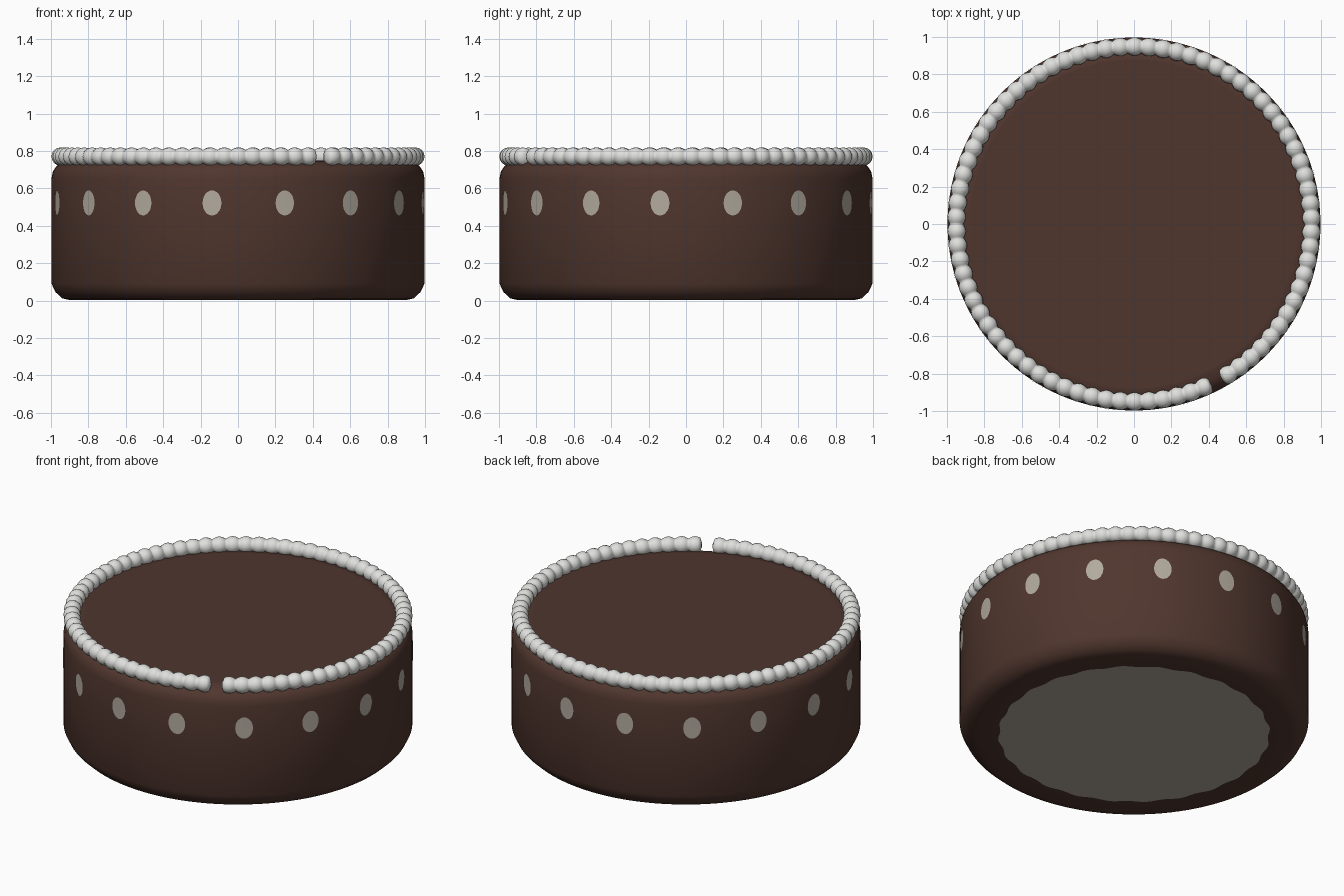
import bpy, math
from math import sin, cos, pi

if "Cube" in bpy.data.objects:
    bpy.data.objects.remove(bpy.data.objects["Cube"])


def material(name, rgb):
    m = bpy.data.materials.new(name)
    m.diffuse_color = (*rgb, 1)
    m.use_nodes = True
    m.node_tree.nodes["Principled BSDF"].inputs["Base Color"].default_value = m.diffuse_color
    return m


def make(name, verts, faces, mat, smooth=True):
    me = bpy.data.meshes.new(name)
    me.from_pydata(verts, [], faces)
    me.materials.append(mat)
    ob = bpy.data.objects.new(name, me)
    bpy.context.collection.objects.link(ob)
    if smooth:
        for p in me.polygons:
            p.use_smooth = True
    return ob


chocolate = material("chocolate", (0.080, 0.037, 0.027))
cream = material("cream filling", (0.44, 0.40, 0.34))
icing = material("white icing", (0.74, 0.74, 0.72))

# Cake body: lathed profile with rounded lower and upper edges
profile = [(0.775, 0.003), (0.90, 0.003), (0.94, 0.012), (0.975, 0.045), (0.997, 0.09),
           (0.997, 0.655), (0.99, 0.69), (0.97, 0.72), (0.93, 0.743), (0.88, 0.75)]
N = 128
verts, faces = [], []
for r, z in profile:
    verts += [(r * cos(2 * pi * i / N), r * sin(2 * pi * i / N), z) for i in range(N)]
for k in range(len(profile) - 1):
    for i in range(N):
        j = (i + 1) % N
        faces.append((k * N + i, k * N + j, (k + 1) * N + j, (k + 1) * N + i))
faces.append(tuple(reversed(range(N))))
top = (len(profile) - 1) * N
faces.append(tuple(range(top, top + N)))
body = make("cake_body", verts, faces, chocolate)

# Wavy cream patch on the underside
M = 192
verts = []
for i in range(M):
    a = 2 * pi * i / M
    r = 0.772 + 0.007 * cos(24 * a)
    verts.append((r * cos(a), r * sin(a), 0.0))
make("underside_patch", verts, [tuple(reversed(range(M)))], cream, False)

# Sixteen oval spots wrapped on the side wall
verts, faces = [], []
S = 24
for n in range(16):
    a0 = -pi / 2 + math.radians(-8 + 22.5 * n)
    base = len(verts)
    verts.append((cos(a0), sin(a0), 0.522))
    for i in range(S):
        t = 2 * pi * i / S
        a = a0 + 0.051 * cos(t)
        verts.append((cos(a), sin(a), 0.522 + 0.067 * sin(t)))
    for i in range(S):
        faces.append((base, base + 1 + i, base + 1 + (i + 1) % S))
make("side_spots", verts, faces, cream)

# Beaded icing rope around the top edge, with a small gap at the front right
BEADS, STEPS, SIDES = 77, 8, 16
gap_mid, gap = math.radians(-62.4), 0.068
span = 2 * pi - gap
verts, faces = [], []
rings = BEADS * STEPS
for k in range(rings + 1):
    a = gap_mid + gap / 2 + span * k / rings
    r = 0.035 + 0.014 * abs(sin(pi * k / STEPS)) ** 0.9
    if k in (0, rings):
        r = 0.015
    for s in range(SIDES):
        t = 2 * pi * s / SIDES
        R = 0.949 + r * cos(t)
        verts.append((R * cos(a), R * sin(a), 0.77 + r * sin(t)))
for k in range(rings):
    for s in range(SIDES):
        u = (s + 1) % SIDES
        faces.append((k * SIDES + s, (k + 1) * SIDES + s,
                      (k + 1) * SIDES + u, k * SIDES + u))
faces.append(tuple(range(SIDES)))
faces.append(tuple(reversed(range(rings * SIDES, (rings + 1) * SIDES))))
make("icing_rope", verts, faces, icing)

# Keep the flat caps crisp while the curves stay smooth
for p in body.data.polygons:
    if len(p.vertices) > 4:
        p.use_smooth = False
